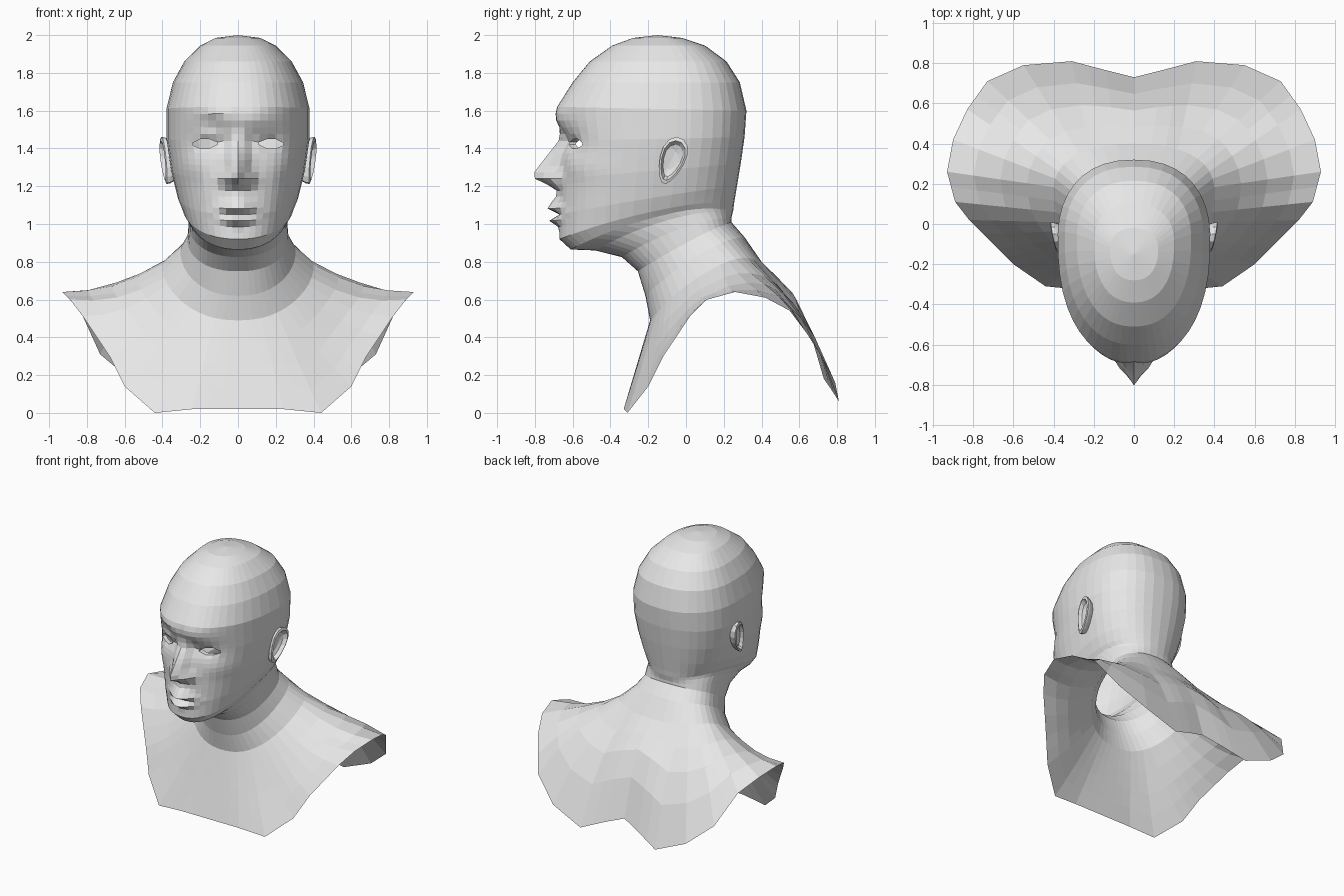
import bpy, bmesh, math

cube = bpy.data.objects.get("Cube")
if cube:
    bpy.data.objects.remove(cube, do_unlink=True)

clay = bpy.data.materials.new("clay_grey")
clay.use_nodes = True
clay.diffuse_color = (0.8, 0.8, 0.8, 1)
clay.node_tree.nodes["Principled BSDF"].inputs["Base Color"].default_value = (0.8, 0.8, 0.8, 1)


def finish(bm, name):
    mesh = bpy.data.meshes.new(name)
    bm.to_mesh(mesh)
    bm.free()
    mesh.materials.append(clay)
    obj = bpy.data.objects.new(name, mesh)
    bpy.context.collection.objects.link(obj)
    return obj


def mix(a, b, f):
    return tuple(p + (q - p) * f for p, q in zip(a, b))


def sample(points, v):
    """Piecewise linear lookup in (key, value) pairs with rising keys."""
    if v <= points[0][0]:
        return points[0][1]
    for (a, p), (b, q) in zip(points, points[1:]):
        if v <= b:
            return p + (q - p) * (v - a) / (b - a)
    return points[-1][1]


def power(v, p):
    return math.copysign(abs(v) ** p, v)


def bump(x, z, cx, cz, sx, sz):
    return math.exp(-((x - cx) / sx) ** 2 - ((z - cz) / sz) ** 2)


# Column angles, closer together on the face
HALF = 22
half_angles = [math.pi * (i / HALF) ** 1.25 for i in range(HALF + 1)]
angles = half_angles + [-t for t in reversed(half_angles[1:-1])]
COLS = len(angles)


def ring(front_z, front_y, back_z, back_y, width, hump):
    """Tilted superellipse from a front point to a back point."""
    mid = back_y - 0.4 * (back_y - front_y)
    result = []
    for t in angles:
        c = power(math.cos(t), 0.87)
        y = mid - c * (mid - front_y if c > 0 else back_y - mid)
        u = (y - front_y) / (back_y - front_y)
        z = front_z + (back_z - front_z) * u + hump * math.sin(t) ** 2
        result.append((width * power(math.sin(t), 0.87), y, z))
    return result


# Forward reach of the nose and lips by height
nose_reach = [(1.17, 0), (1.21, 0.07), (1.24, 0.135), (1.275, 0.14), (1.44, 0.02), (1.5, 0)]
lip_reach = [(0.98, 0), (1.018, 0.055), (1.05, 0), (1.082, 0.065), (1.113, 0.045), (1.16, 0.01), (1.2, 0)]


def sculpt(point):
    """Push the plain head surface into facial features."""
    x, y, z = point
    if y > -0.3 or not 0.9 < z < 1.7:
        return point
    a = abs(x)
    y -= sample(nose_reach, z) * math.exp(-(a / 0.048) ** 2)
    y -= 0.045 * bump(a, z, 0.07, 1.24, 0.03, 0.035)      # nostril wings
    lip_z = 1.05 + (z - 1.05) * (1 + (a / 0.1) ** 2)      # lips thin out to the corners
    y -= sample(lip_reach, lip_z) * math.exp(-(a / 0.095) ** 2)
    y -= 0.026 * bump(a, z, 0.08, 1.565, 0.13, 0.055)     # brow
    y += 0.026 * bump(a, z, 0.17, 1.43, 0.08, 0.05)       # eye socket
    y += 0.022 * bump(a, z, 0.085, 1.44, 0.035, 0.05)     # inner eye corner
    y -= 0.015 * bump(a, z, 0.24, 1.3, 0.08, 0.06)        # cheekbone
    y += 0.035 * bump(x, z, -0.14, 1.53, 0.06, 0.025)     # dented right brow
    return x, y, z


# Head and neck sections: front z, front y, back z, back y, half width, side hump, steps
sections = [
    (1.985, -0.28, 1.985, -0.02, 0.12, 0, 1),
    (1.945, -0.39, 1.945, 0.10, 0.20, 0, 1),
    (1.86, -0.51, 1.86, 0.215, 0.285, 0, 1),
    (1.75, -0.60, 1.75, 0.285, 0.345, 0, 1),
    (1.62, -0.675, 1.60, 0.32, 0.38, 0, 5),
    (1.44, -0.655, 1.46, 0.31, 0.38, 0, 6),
    (1.24, -0.665, 1.32, 0.29, 0.355, 0, 6),
    (1.05, -0.67, 1.20, 0.27, 0.32, 0.01, 4),
    (0.92, -0.67, 1.11, 0.255, 0.29, 0.045, 1),
    (0.865, -0.61, 1.07, 0.25, 0.268, 0.065, 1),
    (0.86, -0.48, 1.05, 0.245, 0.26, 0.06, 1),
    (0.825, -0.34, 1.03, 0.24, 0.262, 0.04, 1),
    (0.75, -0.255, 1.01, 0.24, 0.268, 0.015, 1),
    (0.62, -0.215, 0.93, 0.31, 0.305, 0.05, 1),
    (0.49, -0.19, 0.80, 0.40, 0.40, 0.10, 1),
]
rows = []
for now, after in zip(sections, sections[1:]):
    for k in range(now[6]):
        rows.append([sculpt(p) for p in ring(*mix(now[:6], after[:6], k / now[6]))])
base = ring(*sections[-1][:6])
rows.append(base)

# Open lower edge of the bust, from chest centre round to back centre
rim = [
    (0, -0.33, 0.02), (0.24, -0.33, 0.02), (0.44, -0.31, 0), (0.6, -0.2, 0.14),
    (0.68, -0.12, 0.3), (0.82, 0.02, 0.51), (0.89, 0.11, 0.6), (0.93, 0.26, 0.64),
    (0.9, 0.42, 0.61), (0.83, 0.57, 0.53), (0.73, 0.71, 0.31), (0.55, 0.79, 0.16),
    (0.31, 0.81, 0.06), (0.14, 0.765, 0.13), (0, 0.73, 0.18),
]
# Each corner of the edge sits exactly on one column
LAST = len(rim) - 1
rim_cols = [round(HALF * (k / LAST) ** 0.8) for k in range(LAST + 1)]


def rim_point(col):
    i = min(col, COLS - col)
    x, y, z = (sample([(c, p[axis]) for c, p in zip(rim_cols, rim)], i) for axis in range(3))
    return (x if col <= HALF else -x), y, z


# Shoulders: sag at the sides, swell over the back
for f in (0.25, 0.5, 0.75, 1):
    row = []
    for col, (t, p) in enumerate(zip(angles, base)):
        x, y, z = mix(p, rim_point(col), f)
        z -= 0.05 * math.sin(t) ** 2 * math.sin(math.pi * f)
        z += 0.15 * max(0, -math.cos(t)) * math.sin(math.pi * f ** 1.3)
        row.append((x, y, z))
    rows.append(row)

bm = bmesh.new()
grid = [[bm.verts.new(p) for p in row] for row in rows]
crown = bm.verts.new((0, -0.15, 2))
for j in range(COLS):
    k = (j + 1) % COLS
    bm.faces.new((crown, grid[0][j], grid[0][k]))
    for up, low in zip(grid, grid[1:]):
        bm.faces.new((up[j], low[j], low[k], up[k]))

# Eyes: almond openings with lids folded inward
EYE_X, EYE_Z = 0.175, 1.425
for side in (1, -1):
    hole = []
    for face in bm.faces:
        c = face.calc_center_median()
        if c.y < -0.4 and abs(c.x * side - EYE_X) < 0.063 and abs(c.z - EYE_Z) < 0.018:
            hole.append(face)
    verts = list({v for face in hole for v in face.verts})
    xs = [v.co.x * side for v in verts]
    centre, reach = (max(xs) + min(xs)) / 2, (max(xs) - min(xs)) / 2
    level = sum(v.co.z for v in verts) / len(verts)
    for v in verts:
        r = max(-1, min(1, (v.co.x * side - centre) / reach))
        lift = 0.003 + 0.024 * math.sqrt(1 - r * r)
        v.co.z = EYE_Z + math.copysign(lift, v.co.z - level)
        v.co.x = side * (EYE_X + 0.066 * r)
    bmesh.ops.delete(bm, geom=hole, context='FACES')
    ring_verts = set(verts)
    edges = [e for e in bm.edges if e.is_boundary and set(e.verts) <= ring_verts]
    lids = bmesh.ops.extrude_edge_only(bm, edges=edges)["geom"]
    for v in lids:
        if isinstance(v, bmesh.types.BMVert):
            v.co.y += 0.035
finish(bm, "head_and_shoulders")

# Ears: nested tilted ovals as (scale, outward position)
ear_rings = [(0.8, 0.33), (1, 0.375), (1.02, 0.393), (0.86, 0.398), (0.7, 0.372), (0.4, 0.362)]
EAR_SIDES = 14
for side, name in ((1, "left_ear"), (-1, "right_ear")):
    bm = bmesh.new()
    loops = []
    for scale, out in ear_rings:
        loop = []
        for i in range(EAR_SIDES):
            a = math.tau * i / EAR_SIDES
            across = 0.065 * scale * math.cos(a) * (1 + 0.3 * math.sin(a))
            along = 0.128 * scale * math.sin(a)
            y = across * 0.94 + along * 0.34
            z = along * 0.94 - across * 0.34
            x = out + 0.2 * y + 0.06 * z
            loop.append(bm.verts.new((side * x, y - 0.075, z + 1.335)))
        loops.append(loop)
    faces = [loops[-1]]
    for outer, inner in zip(loops, loops[1:]):
        for i in range(EAR_SIDES):
            k = (i + 1) % EAR_SIDES
            faces.append([outer[i], outer[k], inner[k], inner[i]])
    for face in faces:
        bm.faces.new(face if side > 0 else face[::-1])
    finish(bm, name)
